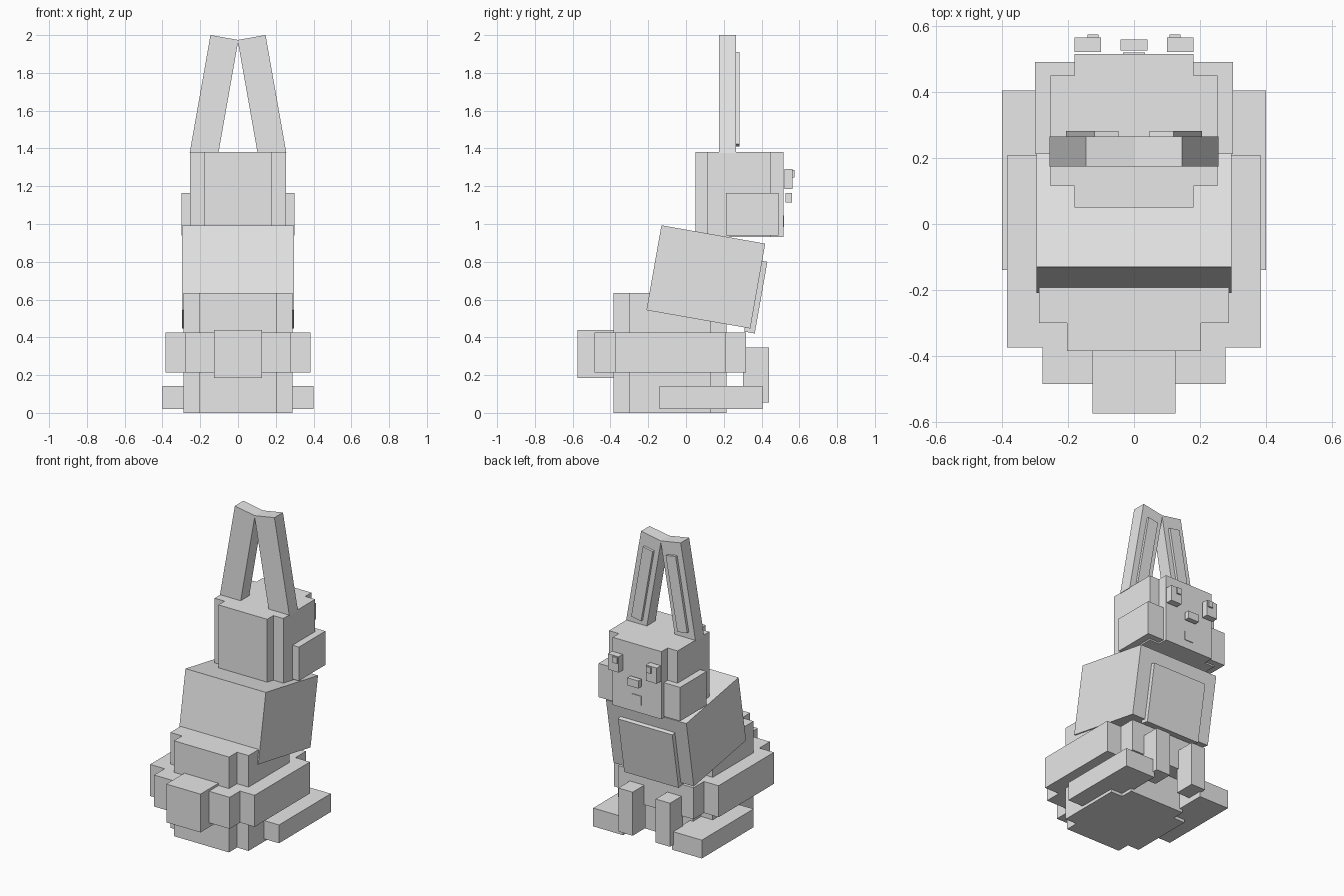
import bpy
from math import radians
from mathutils import Matrix, Vector

cube = bpy.data.objects.get("Cube")
if cube:
    bpy.data.objects.remove(cube, do_unlink=True)

grey = bpy.data.materials.new("plain grey")
grey.use_nodes = True
color = (0.8, 0.8, 0.8, 1)
grey.diffuse_color = color
grey.node_tree.nodes["Principled BSDF"].inputs["Base Color"].default_value = color


def box(name, x, y, z, pivot=(0, 0, 0), tilt=0, axis="X"):
    """Flat-sided box from its ranges, tilted about its own origin at pivot."""
    bpy.ops.mesh.primitive_cube_add(size=1)
    ob = bpy.context.object
    ob.name = name
    size = [b - a for a, b in (x, y, z)]
    mid = Vector([(a + b) / 2 for a, b in (x, y, z)])
    ob.data.transform(Matrix.Translation(mid) @ Matrix.Diagonal((*size, 1)))
    ob.location = pivot
    ob.rotation_euler["XYZ".index(axis)] = radians(tilt)
    ob.data.materials.append(grey)
    return ob


def wide(name, half, y, z, **kw):
    """Box centred across the body."""
    return box(name, (-half, half), y, z, **kw)


def pair(name, x, y, z, px=0, pz=0, tilt=0):
    """Left box and its mirrored right twin."""
    for side, s in (("left", 1), ("right", -1)):
        box(f"{side}_{name}", sorted((s * x[0], s * x[1])), y, z,
            pivot=(s * px, 0, pz), tilt=s * tilt, axis="Y")


# Haunches: notched block with a wider notched band and a tail
wide("haunches_long", 0.203, (-0.385, 0.215), (0, 0.635))
wide("haunches_wide", 0.288, (-0.30, 0.13), (0, 0.635))
wide("hip_band_long", 0.278, (-0.485, 0.318), (0.215, 0.425))
wide("hip_band_wide", 0.385, (-0.375, 0.208), (0.215, 0.425))
wide("tail", 0.126, (-0.575, -0.37), (0.185, 0.44))

# Feet and front paws
pair("foot", (0.18, 0.40), (-0.14, 0.405), (0.02, 0.142))
pair("paw", (0.085, 0.19), (0.303, 0.44), (0.055, 0.345))

# Leaning torso with chest plate
lean = dict(pivot=(0, 0.105, 0.72), tilt=-10)
wide("torso", 0.296, (-0.279, 0.279), (-0.228, 0.228), **lean)
wide("chest_plate", 0.20, (0.25, 0.307), (-0.25, 0.135), **lean)

# Head and cheeks
wide("head_long", 0.18, (0.05, 0.515), (0.93, 1.38))
wide("head_wide", 0.253, (0.115, 0.45), (0.93, 1.38))
pair("cheek", (0.15, 0.30), (0.212, 0.491), (0.94, 1.165))

# Ears leaning together at the tips
pair("ear", (-0.075, 0.075), (0.175, 0.265), (-0.317, 0.317),
     px=0.127, pz=1.675, tilt=-10)
pair("inner_ear", (-0.037, 0.037), (0.25, 0.282), (-0.247, 0.247),
     px=0.127, pz=1.66, tilt=-10)

# Face
pair("eye", (0.10, 0.18), (0.522, 0.565), (1.185, 1.29))
pair("pupil", (0.107, 0.141), (0.56, 0.575), (1.245, 1.285))
wide("nose", 0.041, (0.527, 0.56), (1.115, 1.165))
wide("mouth", 0.034, (0.512, 0.52), (0.985, 1.045))
